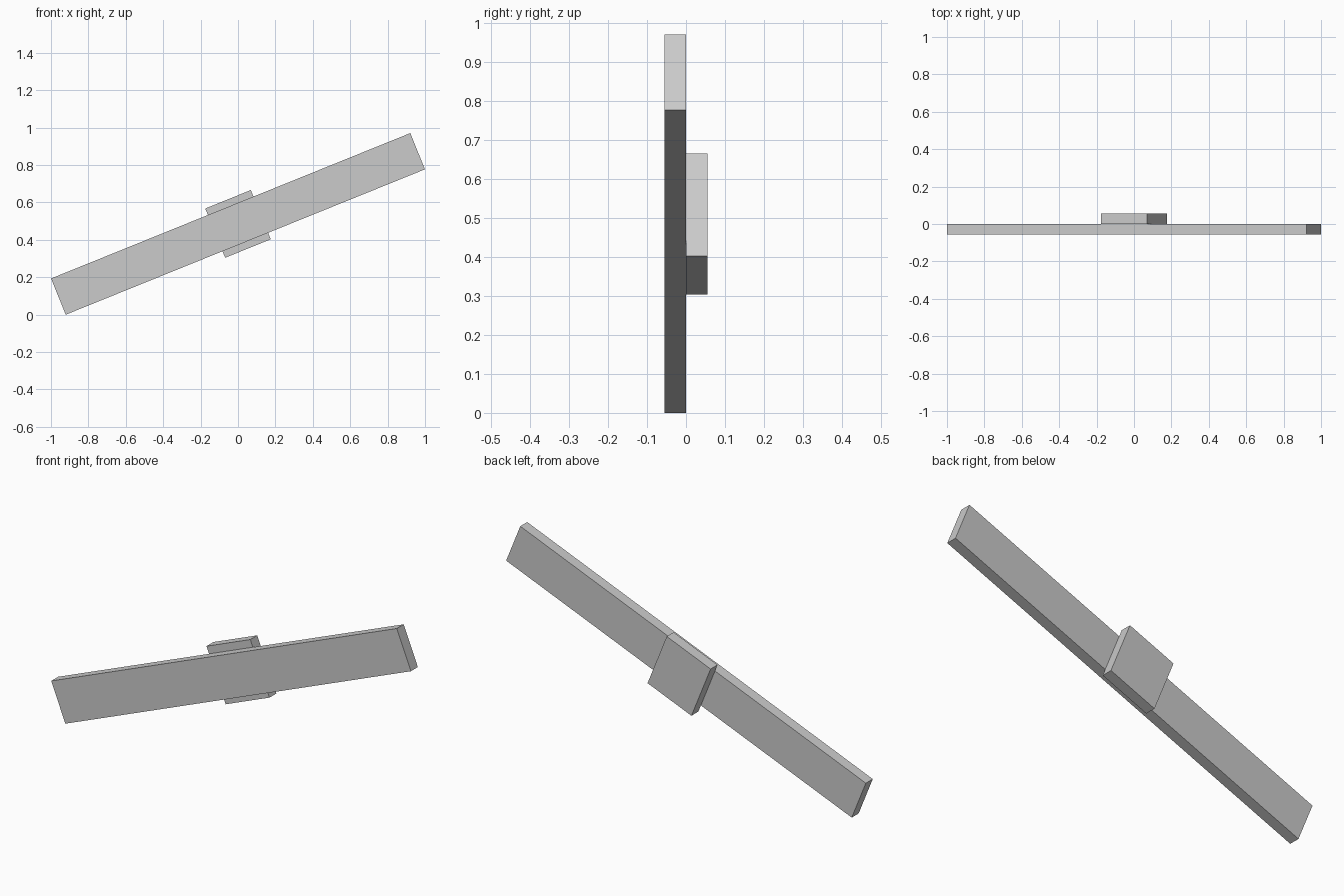
import bpy
import math

if "Cube" in bpy.data.objects:
    bpy.data.objects.remove(bpy.data.objects["Cube"])

TILT = math.radians(-22.03)   # right end raised
CENTRE_Z = 0.485
THICKNESS = 0.055

grey = bpy.data.materials.new("plain_grey")
grey.diffuse_color = (0.6, 0.6, 0.6, 1)
grey.use_nodes = True
grey.node_tree.nodes["Principled BSDF"].inputs["Base Color"].default_value = grey.diffuse_color


def tilted_box(name, length, width, y):
    """Box lying along the tilted axis, centred at depth y."""
    bpy.ops.mesh.primitive_cube_add(size=1, location=(0, y, CENTRE_Z),
                                    rotation=(0, TILT, 0))
    box = bpy.context.object
    box.name = name
    box.scale = (length, THICKNESS, width)
    box.data.materials.append(grey)
    return box


# Long board in front
tilted_box("long_board", 2.072, 0.209, -THICKNESS / 2)

# Short mounting block behind its middle
tilted_box("mounting_block", 0.263, 0.284, THICKNESS / 2)
